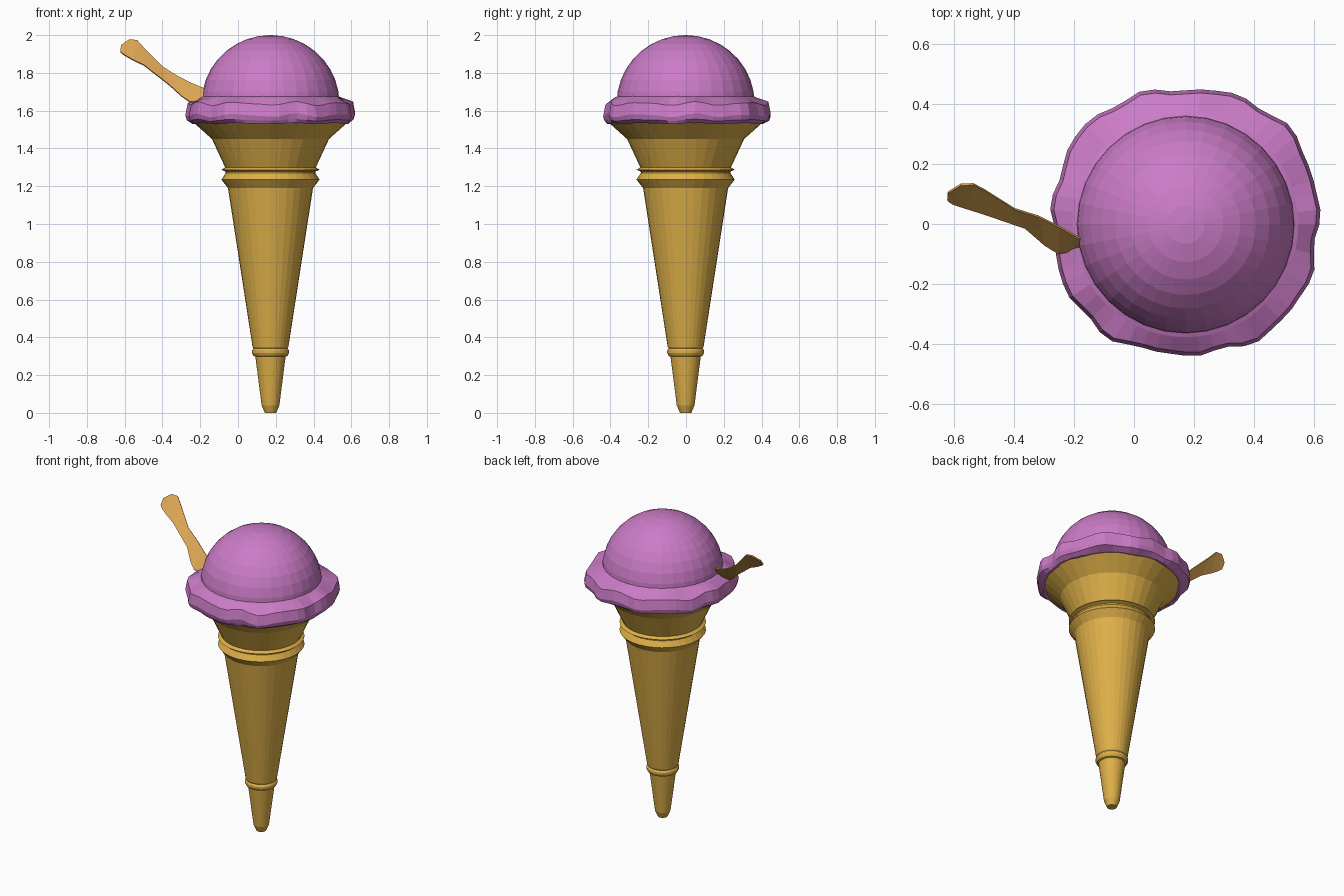
import bpy, bmesh
from math import sin, cos, pi

if "Cube" in bpy.data.objects:
    bpy.data.objects.remove(bpy.data.objects["Cube"])

CX, CY, N = 0.172, -0.002, 32

def material(name, rgb):
    m = bpy.data.materials.new(name)
    m.diffuse_color = (*rgb, 1)
    m.use_nodes = True
    m.node_tree.nodes["Principled BSDF"].inputs["Base Color"].default_value = m.diffuse_color
    return m

def finish(name, bm, mat):
    bmesh.ops.recalc_face_normals(bm, faces=bm.faces)
    me = bpy.data.meshes.new(name)
    bm.to_mesh(me)
    bm.free()
    me.materials.append(mat)
    ob = bpy.data.objects.new(name, me)
    bpy.context.collection.objects.link(ob)
    return ob

def lathe(name, profile, mat, n=N):
    """Stack closed rings; profile(a) returns (radius, z) pairs at angle a."""
    bm = bmesh.new()
    cols = []
    for i in range(n):
        a = 2 * pi * i / n
        cols.append([bm.verts.new((CX + r * cos(a), CY + r * sin(a), z)) for r, z in profile(a)])
    for i in range(n):
        p, q = cols[i], cols[(i + 1) % n]
        for k in range(len(p) - 1):
            bm.faces.new((p[k], q[k], q[k + 1], p[k + 1]))
    bm.faces.new([c[0] for c in cols])
    bm.faces.new([c[-1] for c in cols])
    return finish(name, bm, mat)

wafer = material("wafer", (0.73, 0.43, 0.065))
berry = material("berry_ice", (0.6, 0.2, 0.57))
wood = material("wood", (0.72, 0.38, 0.09))

# Ringed wafer cone with a flared cup
cone = [(0.03, 0), (0.047, 0.04), (0.08, 0.298), (0.09, 0.302), (0.098, 0.318), (0.098, 0.33),
        (0.09, 0.342), (0.095, 0.35), (0.225, 1.19), (0.26, 1.235), (0.237, 1.27), (0.238, 1.278),
        (0.26, 1.287), (0.24, 1.30), (0.31, 1.45), (0.405, 1.535), (0.405, 1.56)]
lathe("cone", lambda a: cone, wafer)

# Domed scoop
dome = [(0.365 * cos(t), 1.64 + 0.36 * sin(t)) for t in [pi / 2 * k / 9 for k in range(9)]]
dome.append((0.004, 2.0))
lathe("scoop", lambda a: dome, berry)

# Ruffled skirt of ice cream around the scoop
def skirt(a):
    r = 0.452 + 0.01 * sin(a) - 0.010 * cos(4 * a) + 0.007 * sin(11 * a) + 0.004 * sin(17 * a + 1)
    w = 0.008 * sin(9 * a + 0.5) + 0.004 * sin(14 * a)
    return [(0.34, 1.685), (0.375, 1.67), (r - 0.012, 1.637 + w), (r, 1.575 + w),
            (r - 0.008, 1.55 + 0.5 * w), (0.415, 1.532 + 0.4 * w), (0.36, 1.535)]
lathe("scoop_skirt", skirt, berry, 56)

# Thin wooden stick: matching points on its upper and lower edge
upper = [(-.62, .105, 1.945), (-.577, .131, 1.975), (-.535, .133, 1.972), (-.497, .113, 1.93),
         (-.397, .05, 1.83), (-.317, .025, 1.78), (-.247, -.01, 1.745), (-.187, -.043, 1.72),
         (-.12, -.075, 1.68)]
lower = [(-.622, .08, 1.91), (-.603, .067, 1.895), (-.56, .053, 1.87), (-.497, .033, 1.84),
         (-.363, -.013, 1.735), (-.297, -.07, 1.675), (-.253, -.097, 1.645), (-.2, -.088, 1.65),
         (-.13, -.1, 1.64)]
bm = bmesh.new()
us = [bm.verts.new(p) for p in upper]
ls = [bm.verts.new(p) for p in lower]
for k in range(len(us) - 1):
    bm.faces.new((us[k], ls[k], ls[k + 1], us[k + 1]))
stick = finish("wooden_stick", bm, wood)
mod = stick.modifiers.new("thickness", 'SOLIDIFY')
mod.thickness = 0.008
mod.offset = 0
